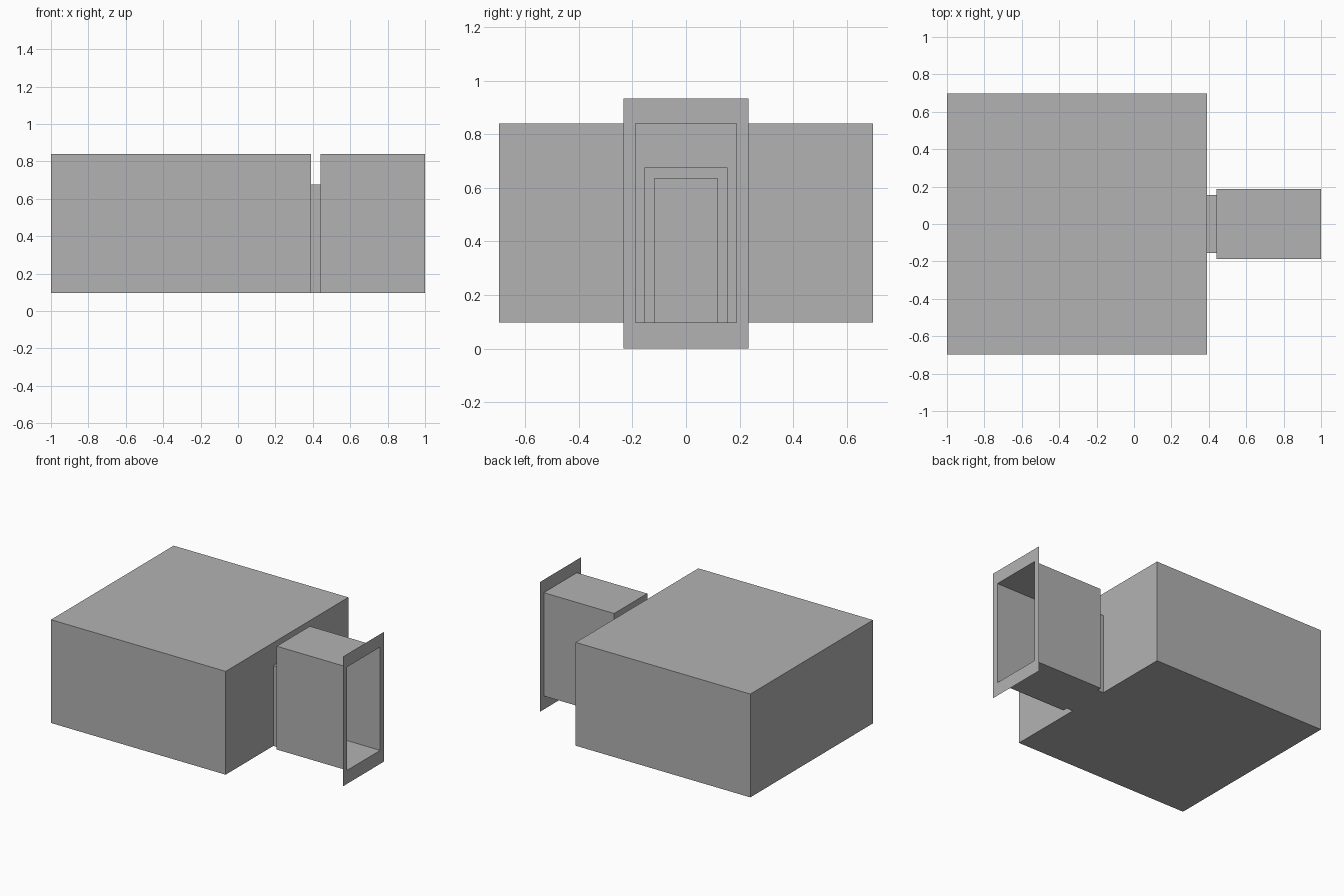
import bpy
import bmesh

if "Cube" in bpy.data.objects:
    bpy.data.objects.remove(bpy.data.objects["Cube"], do_unlink=True)

grey = bpy.data.materials.new("plain grey")
grey.use_nodes = True
colour = (0.448, 0.448, 0.448, 1)
grey.diffuse_color = colour
grey.node_tree.nodes["Principled BSDF"].inputs["Base Color"].default_value = colour

FLOOR, CEILING = 0.097, 0.84
DOOR_HALF, DOOR_TOP = 0.136, 0.655
ROOM_END, HALL_START, HALL_END = 0.39, 0.44, 1.0
ROOM_HALF, HALL_HALF = 0.697, 0.188


def finish(name, bm):
    mesh = bpy.data.meshes.new(name)
    bm.to_mesh(mesh)
    bm.free()
    mesh.materials.append(grey)
    obj = bpy.data.objects.new(name, mesh)
    bpy.context.collection.objects.link(obj)
    return obj


def rect(half, bottom, top):
    return [(-half, bottom), (half, bottom), (half, top), (-half, top)]


def arch(outer, outer_top, inner, inner_top):
    """Outline of a wall with a floor-level doorway."""
    return [(-outer, FLOOR), (-outer, outer_top), (outer, outer_top), (outer, FLOOR),
            (inner, FLOOR), (inner, inner_top), (-inner, inner_top), (-inner, FLOOR)]


def loop(bm, x, outline):
    return [bm.verts.new((x, y, z)) for y, z in outline]


def bridge(bm, a, b):
    for i in range(len(a)):
        j = (i + 1) % len(a)
        bm.faces.new((a[i], a[j], b[j], b[i]))


def tube(name, x0, x1, half, top, closed_back=False):
    bm = bmesh.new()
    a = loop(bm, x0, rect(half, FLOOR, top))
    b = loop(bm, x1, rect(half, FLOOR, top))
    bridge(bm, a, b)
    if closed_back:
        bm.faces.new(a[::-1])
    return finish(name, bm)


def doorway_wall(name, x, half, facing):
    bm = bmesh.new()
    verts = loop(bm, x, arch(half, CEILING, DOOR_HALF, DOOR_TOP))
    face = bm.faces.new(verts)
    face.normal_update()
    if face.normal.x * facing < 0:
        face.normal_flip()
    return finish(name, bm)


# Hollow room, passage and entrance hall
tube("room_shell", -1.0, ROOM_END, ROOM_HALF, CEILING, closed_back=True)
doorway_wall("room_door_wall", ROOM_END, ROOM_HALF, 1)
tube("door_passage", ROOM_END, HALL_START, DOOR_HALF, DOOR_TOP)
tube("hall_shell", HALL_START, HALL_END, HALL_HALF, CEILING)
doorway_wall("hall_door_wall", HALL_START, HALL_HALF, -1)

# Door frame lining the passage
bm = bmesh.new()
outline = arch(0.155, 0.675, 0.118, 0.635)
back = loop(bm, ROOM_END - 0.015, outline)
front = loop(bm, HALL_START + 0.015, outline)
bridge(bm, back, front)
bm.faces.new(back[::-1])
bm.faces.new(front)
bmesh.ops.recalc_face_normals(bm, faces=bm.faces)
finish("door_frame", bm)

# Flat border around the open end of the hall
bm = bmesh.new()
inner = loop(bm, HALL_END, rect(HALL_HALF, FLOOR, CEILING))
outer = loop(bm, HALL_END, rect(0.233, 0.0, 0.933))
bridge(bm, outer, inner)
finish("entrance_border", bm)
